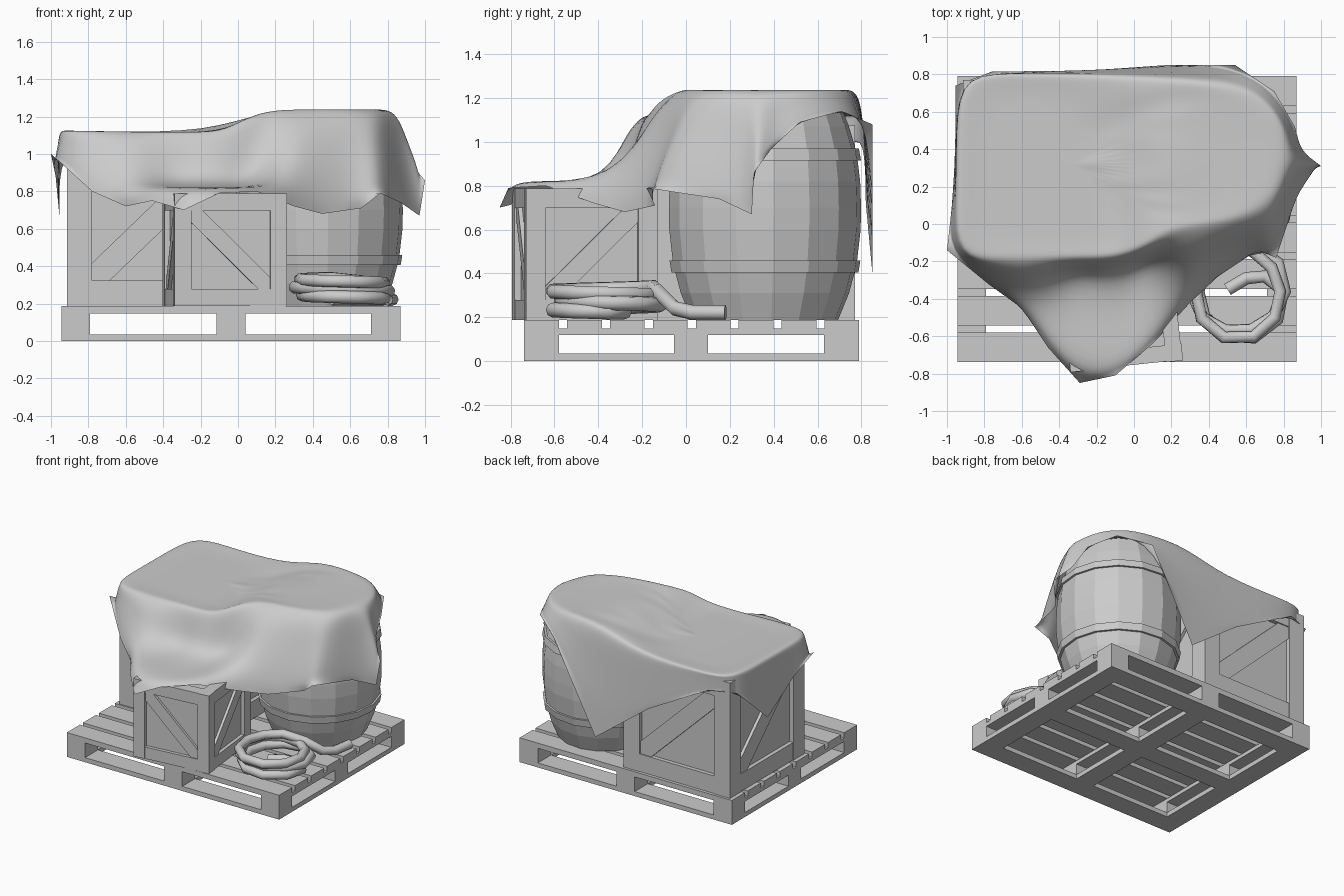
import bpy, bmesh, math
from mathutils import Vector, Matrix

if "Cube" in bpy.data.objects:
    bpy.data.objects.remove(bpy.data.objects["Cube"])


def finish(name, bm):
    bmesh.ops.recalc_face_normals(bm, faces=bm.faces)
    me = bpy.data.meshes.new(name)
    bm.to_mesh(me)
    bm.free()
    ob = bpy.data.objects.new(name, me)
    bpy.context.collection.objects.link(ob)
    return ob


def box(bm, x0, x1, y0, y1, z0, z1, rot=Matrix()):
    m = Matrix.Translation(((x0 + x1) / 2, (y0 + y1) / 2, (z0 + z1) / 2))
    bmesh.ops.create_cube(bm, size=1, matrix=rot @ m @ Matrix.Diagonal((x1 - x0, y1 - y0, z1 - z0, 1)))


# Pallet: blocks, bottom boards, stringers and slatted deck
X0, X1, Y0, Y1 = -0.945, 0.868, -0.738, 0.79
cols = [(X0, -0.79), (-0.115, 0.04), (0.712, X1)]
rows = [(Y0, -0.58), (-0.055, 0.10), (0.63, Y1)]
bm = bmesh.new()
for a in cols:
    box(bm, *a, Y0, Y1, 0, 0.035)
    box(bm, *a, Y0, Y1, 0.12, 0.148)
    for b in rows:
        box(bm, *a, *b, 0.035, 0.12)
for b in rows:
    for a, c in zip(cols, cols[1:]):
        box(bm, a[1], c[0], *b, 0, 0.035)
finish("pallet_base", bm)

bm = bmesh.new()
gap, n = 0.037, 8
w = (Y1 - Y0 - gap * (n - 1)) / n
for i in range(n):
    y = Y0 + i * (w + gap)
    box(bm, X0, X1, y, y + w, 0.148, 0.188)
finish("pallet_deck", bm)


# Crates: recessed core, corner posts, rails and a diagonal brace on each side
def crate(name, loc, angle, size, height, b, t, flips):
    bm = bmesh.new()
    h = size / 2
    box(bm, -h + t, h - t, -h + t, h - t, 0.005, height - t)
    for k in range(4):
        r = Matrix.Rotation(k * math.pi / 2, 4, 'Z')
        box(bm, -h, -h + b, -h, -h + b, 0, height, r)
        for z in (0, height - b):
            box(bm, -h + b, h - b, -h + 0.004, -h + b, z, z + b, r)
        p, q, c = h - b, height / 2 - b, b * 0.7
        pts = [(-p, -q), (c - p, -q), (p, q - c), (p, q), (p - c, q), (-p, c - q)]
        vs = [bm.verts.new(r @ Vector((x * flips[k], -h + t * 0.35, z + height / 2))) for x, z in pts]
        ext = bmesh.ops.extrude_face_region(bm, geom=[bm.faces.new(vs)])
        inward = r.to_3x3() @ Vector((0, t, 0))
        bmesh.ops.translate(bm, vec=inward, verts=[v for v in ext['geom'] if isinstance(v, bmesh.types.BMVert)])
    ob = finish(name, bm)
    ob.location = loc
    ob.rotation_euler.z = math.radians(angle)


crate("large_crate", (-0.46, 0.315, 0.188), 0, 0.91, 0.89, 0.135, 0.035, (1, 1, 1, 1))
crate("small_crate", (-0.07, -0.46, 0.188), 6, 0.605, 0.6, 0.09, 0.03, (-1, 1, -1, 1))


# Barrel: sixteen flat staves and two hoops
def lathe(name, profile, loc, closed=False, sides=16):
    bm = bmesh.new()
    rings = []
    for r, z in profile:
        rings.append([bm.verts.new((r * math.cos(a), r * math.sin(a), z))
                      for a in (2 * math.pi * (i + 0.22) / sides for i in range(sides))])
    pairs = list(zip(rings, rings[1:]))
    if closed:
        pairs.append((rings[-1], rings[0]))
    else:
        bm.faces.new(rings[0])
        bm.faces.new(rings[-1])
    for lo, hi in pairs:
        for i in range(sides):
            j = (i + 1) % sides
            bm.faces.new((lo[i], lo[j], hi[j], hi[i]))
    finish(name, bm).location = loc


bc = (0.443, 0.36, 0)
lathe("barrel", [(0.335, 0.188), (0.385, 0.31), (0.42, 0.44), (0.438, 0.6), (0.44, 0.7), (0.436, 0.82),
                 (0.42, 0.95), (0.385, 1.07), (0.335, 1.195), (0.30, 1.195), (0.30, 1.15)], bc)
lathe("lower_hoop", [(0.405, 0.405), (0.428, 0.405), (0.437, 0.46), (0.405, 0.46)], bc, True)
lathe("upper_hoop", [(0.40, 0.915), (0.44, 0.915), (0.43, 0.97), (0.40, 0.97)], bc, True)

# Hose: loose end, rising clockwise coil, then a tail along the deck
path = [(0.50, -0.35, 0.225), (0.60, -0.29, 0.225), (0.70, -0.28, 0.225)]
for i in range(28):
    a = math.radians(-36 * i)
    r = 0.238 + 0.022 * math.sin(i * 0.9)
    path.append((0.56 + r * math.cos(a), -0.36 + r * math.sin(a), 0.225 + 0.112 * i / 27))
path += [(0.66, -0.13, 0.32), (0.75, -0.05, 0.24), (0.80, 0.03, 0.222), (0.825, 0.18, 0.222)]
cu = bpy.data.curves.new("hose", 'CURVE')
cu.dimensions = '3D'
cu.bevel_depth = 0.034
cu.bevel_resolution = 2
cu.use_fill_caps = True
sp = cu.splines.new('POLY')
sp.points.add(len(path) - 1)
for pt, co in zip(sp.points, path):
    pt.co = (*co, 1)
sp.use_smooth = True
bpy.context.collection.objects.link(bpy.data.objects.new("hose", cu))


# Tarpaulin: spokes of (top edge x, y, hem x, y, z) from front left, counter-clockwise
spokes = [(-0.94, -0.175, -1.0, -0.14, 1.0), (-0.72, -0.195, -0.78, -0.32, 0.80),
          (-0.50, -0.195, -0.60, -0.45, 0.72), (-0.32, -0.195, -0.46, -0.66, 0.75),
          (-0.18, -0.195, -0.29, -0.85, 0.70), (-0.05, -0.18, -0.10, -0.81, 0.79),
          (0.08, -0.13, 0.10, -0.64, 0.80), (0.22, -0.03, 0.30, -0.42, 0.72),
          (0.42, -0.01, 0.45, -0.28, 0.68), (0.60, 0.03, 0.66, -0.14, 0.71),
          (0.73, 0.11, 0.76, -0.18, 0.79), (0.78, 0.19, 0.87, 0.15, 0.74),
          (0.805, 0.27, 0.97, 0.30, 0.67), (0.815, 0.34, 1.0, 0.31, 0.86),
          (0.81, 0.43, 0.895, 0.39, 0.97), (0.78, 0.55, 0.86, 0.52, 1.09),
          (0.68, 0.67, 0.75, 0.71, 1.14), (0.50, 0.75, 0.54, 0.85, 1.08),
          (0.20, 0.79, 0.18, 0.85, 0.40), (-0.15, 0.80, -0.25, 0.82, 0.72),
          (-0.70, 0.81, -0.76, 0.815, 1.0), (-0.94, 0.79, -0.955, 0.74, 1.0),
          (-0.95, 0.40, -0.955, 0.37, 0.67), (-0.95, 0.10, -0.975, 0.08, 0.88)]


def top_z(x):
    s = min(max((x + 0.12) / 0.28, 0), 1)
    return 1.112 + 0.12 * s * s * (3 - 2 * s) + 0.02 * max(0, -x - 0.55)


bm = bmesh.new()
cx, cy = -0.36, 0.32
mid = bm.verts.new((cx, cy, top_z(cx)))
lines = []
for k, (ax, ay, hx, hy, hz) in enumerate(spokes):
    line = []
    for f in (0.25, 0.42, 0.6, 0.78, 0.92, 1.0):
        x, y = cx + (ax - cx) * f, cy + (ay - cy) * f
        line.append((x, y, top_z(x) + (0.006 if f > 0.9 else 0)))
    A, H = Vector(line[-1]), Vector((hx, hy, hz))
    if 3 <= k <= 6:    # lies across the small crate
        drops = [(0.07, 0.97), (0.16, 0.84), (0.55, 0.818), (0.96, 0.825)]
    else:
        drops = [(f, A.z + (hz - A.z) * g)
                 for f, g in ((0.3, 0.14), (0.52, 0.38), (0.74, 0.62), (0.9, 0.82))]
    for f, z in drops:
        p = A.lerp(H, f)
        line.append((p.x, p.y, z))
    line.append(H)
    lines.append([bm.verts.new(c) for c in line])
for i, a in enumerate(lines):
    b = lines[(i + 1) % len(lines)]
    bm.faces.new((mid, a[0], b[0]))
    for j in range(len(a) - 1):
        bm.faces.new((a[j], a[j + 1], b[j + 1], b[j]))
bm.verts.index_update()
hem = [a[-1].index for a in lines]
for f in bm.faces:
    f.smooth = True
tarp = finish("tarpaulin", bm)
crease = tarp.data.attributes.new("crease_vert", 'FLOAT', 'POINT')
for i in hem:
    crease.data[i].value = 1.0
tarp.modifiers.new("smooth_folds", 'SUBSURF').levels = 2
tarp.modifiers[0].render_levels = 2
